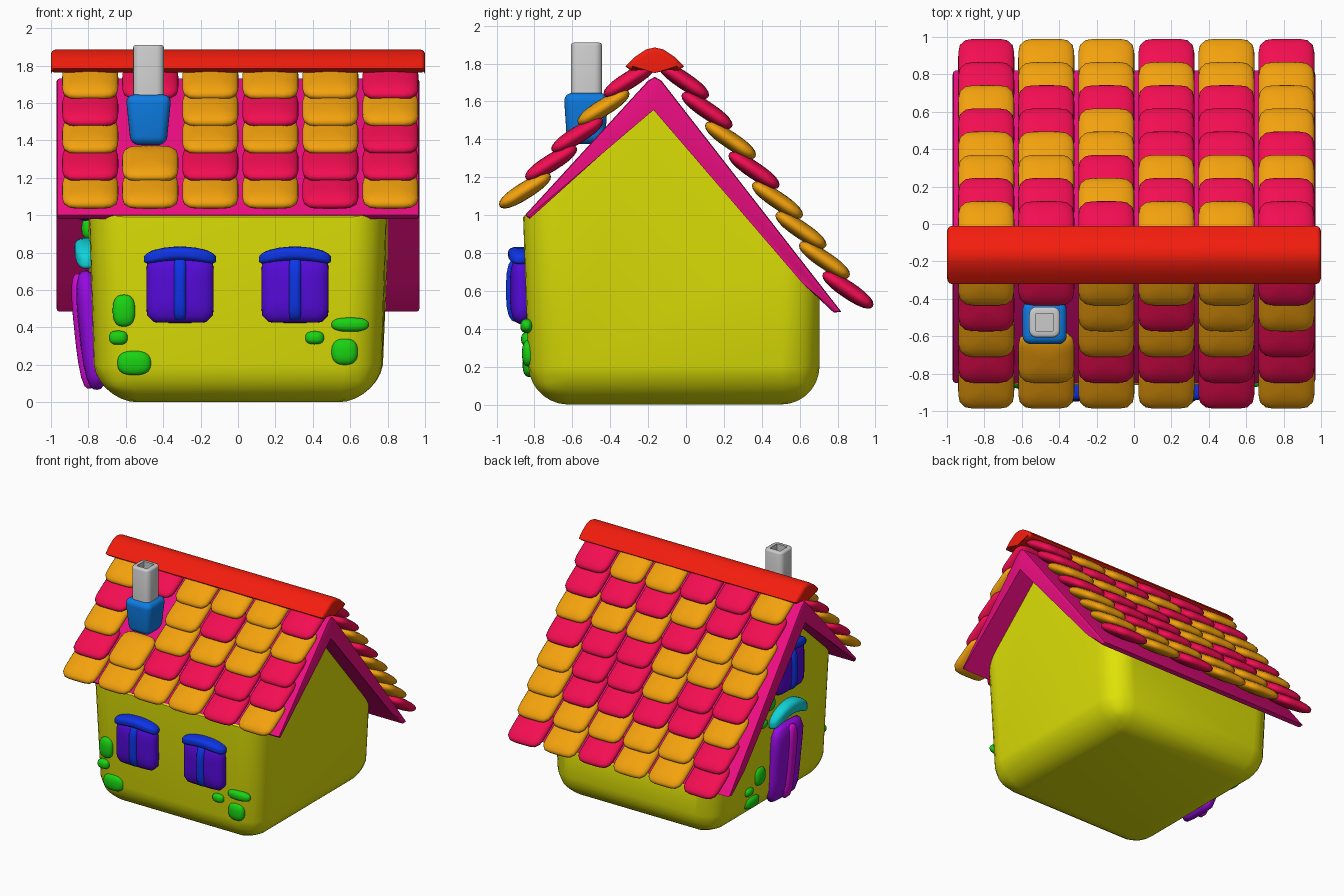
import bpy, bmesh
from math import radians
from mathutils import Matrix, Vector

if "Cube" in bpy.data.objects:
    bpy.data.objects.remove(bpy.data.objects["Cube"])

COLORS = {
    "yellow": (0.74, 0.76, 0.002), "magenta": (0.84, 0.004, 0.22), "pink": (0.9, 0.004, 0.085),
    "orange": (0.9, 0.36, 0.004), "red": (0.9, 0.012, 0.004), "blue": (0.004, 0.035, 0.8),
    "sky": (0.004, 0.2, 0.76), "violet": (0.09, 0.003, 0.7), "purple": (0.3, 0.003, 0.76),
    "fuchsia": (0.6, 0.003, 0.6), "cyan": (0.005, 0.65, 0.7), "green": (0.01, 0.65, 0.006),
}
MATS = {}
for key, rgb in COLORS.items():
    MATS[key] = bpy.data.materials.new(key)
    MATS[key].diffuse_color = (*rgb, 1)


def finish(name, bm, color, angle=None):
    bmesh.ops.recalc_face_normals(bm, faces=bm.faces)
    me = bpy.data.meshes.new(name)
    bm.to_mesh(me)
    bm.free()
    ob = bpy.data.objects.new(name, me)
    bpy.context.collection.objects.link(ob)
    if color:
        me.materials.append(MATS[color])
    me.shade_smooth()
    if angle:
        bpy.ops.object.select_all(action='DESELECT')
        ob.select_set(True)
        bpy.context.view_layer.objects.active = ob
        bpy.ops.object.shade_smooth_by_angle(angle=radians(angle))
    return ob


def pillow(name, mat, size, color, n=5, m=2.4, bend=0):
    """Soft rounded slab: n squares the outline, m the edge, bend arches it."""
    bm = bmesh.new()
    bmesh.ops.create_uvsphere(bm, u_segments=28, v_segments=12, radius=1)
    for v in bm.verts:
        x, y, z = v.co
        rho = (x * x + y * y) ** 0.5
        k = (rho ** m + abs(z) ** m) ** (-1 / m)
        q = rho / (abs(x) ** n + abs(y) ** n) ** (1 / n) if rho > 1e-6 else 1
        x, y, z = x * k * q, y * k * q, z * k
        v.co = mat @ Vector((x * size[0] / 2, y * size[1] / 2 - bend * x * x, z * size[2] / 2))
    return finish(name, bm, color)


def prism(profile, half):
    """Extrude a (y, z) profile along x; returns the bmesh."""
    bm = bmesh.new()
    a = [bm.verts.new((-half, y, z)) for y, z in profile]
    b = [bm.verts.new((half, y, z)) for y, z in profile]
    bm.faces.new(a)
    bm.faces.new(b[::-1])
    for i in range(len(a)):
        j = (i + 1) % len(a)
        bm.faces.new((a[i], b[i], b[j], a[j]))
    return bm


def bevel(bm, edges, offset, segments):
    bmesh.ops.bevel(bm, geom=list(edges), offset=offset, segments=segments,
                    profile=0.5, affect='EDGES', clamp_overlap=True)


def place(loc, rx=0, rz=0):
    return Matrix.Translation(loc) @ Matrix.Rotation(radians(rz), 4, 'Z') @ Matrix.Rotation(radians(rx), 4, 'X')


# House body: gabled block with rounded base and corners
bm = prism([(-0.825, 0), (0.705, 0), (0.705, 0.56), (-0.17, 1.63), (-0.86, 0.99)], 0.8)
for v in bm.verts:
    if v.co.z < 0.01:
        v.co.x *= 0.96
soft = [e for e in bm.edges
        if all(v.co.z < 0.01 for v in e.verts)
        or (abs(e.verts[0].co.z - e.verts[1].co.z) > 0.3 and min(v.co.z for v in e.verts) < 0.01)]
bevel(bm, soft, 0.2, 7)
for v in bm.verts:  # draw the base in a little on the gable sides
    if v.co.z < 0.3:
        v.co.x *= 1 - 0.05 * (1 - v.co.z / 0.3) ** 2
finish("house_body", bm, "yellow", 40)

# Roof boards
bm = prism([(-0.85, 1.0), (-0.2, 1.71), (-0.165, 1.73), (-0.13, 1.71), (0.82, 0.49),
            (0.78, 0.485), (0.62, 0.635), (-0.17, 1.575), (-0.825, 0.98)], 0.97)
bevel(bm, [e for e in bm.edges if abs(e.verts[0].co.x - e.verts[1].co.x) < 0.01], 0.014, 2)
finish("roof_boards", bm, "magenta", 40)

# Ridge cap
bm = prism([(-0.32, 1.785), (-0.27, 1.835), (-0.21, 1.875), (-0.165, 1.885), (-0.12, 1.875),
            (-0.06, 1.835), (-0.01, 1.785), (-0.04, 1.762), (-0.165, 1.775), (-0.29, 1.762)], 1.0)
bevel(bm, [e for e in bm.edges if abs(e.verts[0].co.x - e.verts[1].co.x) < 0.01], 0.04, 4)
finish("ridge_cap", bm, "red", 50)

# Roof tiles: rows listed from the eave up, dot = gap for the chimney
FRONT = ["OOOOPO", "POPPPP", "O.OOOP", "P.OPOO", "OPOOOP"]
BACK = ["POOPOP", "POOOOO", "OPPPPO", "PPOPPO", "OOOPPP", "OOPOOO", "PPOPPP", "OPPOOP"]
HUE = {"O": "orange", "P": "pink"}


def tiles(label, rows, start, step, tilt):
    for r, row in enumerate(rows):
        for c, ch in enumerate(row):
            if ch != ".":
                loc = (-0.79 + 0.321 * c, start[0] + step[0] * r, start[1] + step[1] * r)
                pillow(f"{label}_tile_{r}_{c}", place(loc, tilt), (0.30, 0.315, 0.09), HUE[ch])


tiles("front", FRONT, (-0.85, 1.13), (0.138, 0.146), 32)
tiles("back", BACK, (0.855, 0.605), (-0.124, 0.158), -34)

# Chimney base, flaring upward
bm = bmesh.new()
bmesh.ops.create_cube(bm, size=1, matrix=Matrix.Translation((-0.478, -0.528, 1.51)) @ Matrix.Diagonal((0.245, 0.235, 0.27, 1)))
for v in bm.verts:
    if v.co.z < 1.5:
        v.co.x = -0.478 + (v.co.x + 0.478) * 0.78
        v.co.y = -0.528 + (v.co.y + 0.528) * 0.85
bevel(bm, bm.edges[:], 0.045, 5)
finish("chimney_base", bm, "sky", 50)

# Chimney pot with a square flue
bm = bmesh.new()
bmesh.ops.create_cube(bm, size=1, matrix=Matrix.Translation((-0.478, -0.525, 1.735)) @ Matrix.Diagonal((0.165, 0.165, 0.35, 1)))
bevel(bm, [e for e in bm.edges if abs(e.verts[0].co.z - e.verts[1].co.z) > 0.1], 0.04, 4)
top = max(bm.faces, key=lambda f: f.calc_center_median().z)
outer = list(top.edges)
bmesh.ops.inset_region(bm, faces=[top], thickness=0.036)
flue = bmesh.ops.extrude_face_region(bm, geom=[top])["geom"]
bmesh.ops.translate(bm, vec=(0, 0, -0.16), verts=[g for g in flue if isinstance(g, bmesh.types.BMVert)])
if top.is_valid:
    bmesh.ops.delete(bm, geom=[top], context='FACES_ONLY')
bevel(bm, [e for e in outer if e.is_valid], 0.014, 2)
finish("chimney_pot", bm, None, 50)


# Windows: shutter panel, centre bar and arched lintel
def window(label, mat):
    T = Matrix.Translation
    pillow(f"{label}_panel", mat, (0.36, 0.36, 0.13), "violet", n=8, m=3)
    pillow(f"{label}_bar", mat @ T((0, 0, 0.02)), (0.075, 0.34, 0.13), "blue", n=5, m=3)
    pillow(f"{label}_lintel", mat @ T((0, 0.19, 0.01)), (0.385, 0.075, 0.13), "blue", n=4, m=3, bend=0.03)


window("front_window_left", place((-0.31, -0.865, 0.605), 90))
window("front_window_right", place((0.305, -0.865, 0.605), 90))
window("gable_window", place((-0.815, -0.16, 1.15), 90, -90))

# Door on the left gable, leaning with the wall
door = place((-0.785, -0.16, 0.385), 96, -90)
pillow("door_panel", door, (0.36, 0.64, 0.13), "purple", n=7, m=3)
pillow("door_bar", door @ Matrix.Translation((0, 0, 0.04)), (0.09, 0.62, 0.10), "fuchsia", n=5, m=3)
pillow("door_arch", place((-0.81, -0.17, 0.82), 90, -90), (0.44, 0.115, 0.13), "cyan", n=4, m=3, bend=0.075)

# Wall stones: (along wall, height, width, tall)
front_stones = [(-0.61, 0.49, 0.12, 0.17), (-0.64, 0.345, 0.10, 0.075), (-0.555, 0.21, 0.18, 0.13),
                (0.41, 0.345, 0.10, 0.07), (0.6, 0.415, 0.20, 0.075), (0.57, 0.27, 0.14, 0.14)]
for i, (x, z, w, h) in enumerate(front_stones):
    pillow(f"front_stone_{i}", place((x, -0.815 - 0.06 * z, z), 90), (w, h, 0.07), "green", n=2.6)
side_stones = [(0.05, 0.93, 0.10, 0.12), (0.14, 0.79, 0.10, 0.07), (0.15, 0.36, 0.13, 0.15),
               (0.29, 0.28, 0.10, 0.07), (0.24, 0.18, 0.18, 0.10)]
for i, (y, z, w, h) in enumerate(side_stones):
    pillow(f"side_stone_{i}", place((-0.75 - 0.05 * z, y, z), 90, -90), (w, h, 0.08), "green", n=2.6)

for m in bpy.data.materials:
    if m.users and not m.is_grease_pencil:
        m.use_nodes = True
        m.node_tree.nodes["Principled BSDF"].inputs["Base Color"].default_value = m.diffuse_color
